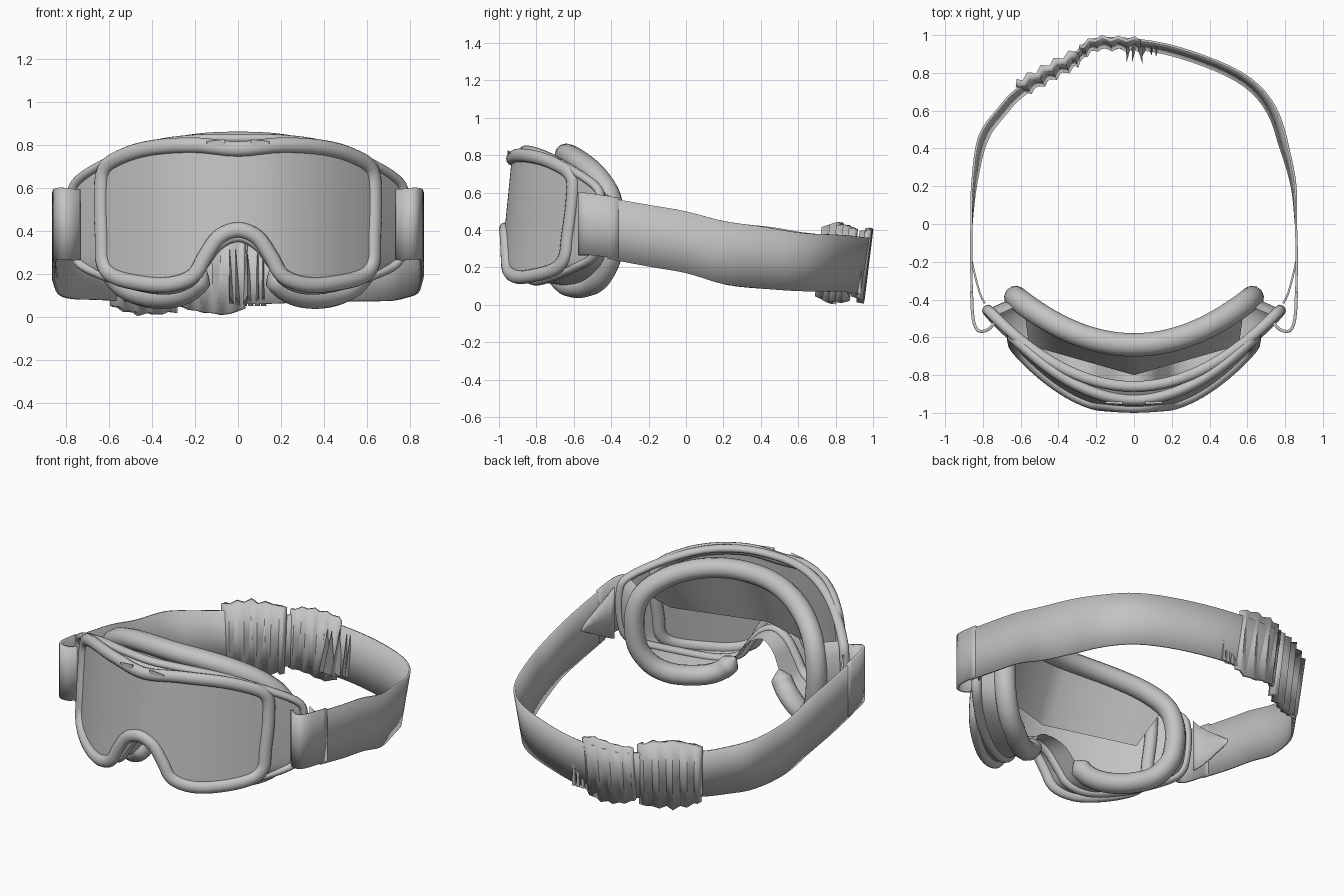
import bpy, bmesh, math, random
from mathutils import Vector

random.seed(4)
if "Cube" in bpy.data.objects:
    bpy.data.objects.remove(bpy.data.objects["Cube"], do_unlink=True)

grey = bpy.data.materials.new("plain_grey")
grey.use_nodes = True
grey.diffuse_color = (0.55, 0.55, 0.55, 1)
grey.node_tree.nodes["Principled BSDF"].inputs["Base Color"].default_value = (0.55, 0.55, 0.55, 1)


def finish(name, bm, angle=40, thickness=0.0):
    """Turn a bmesh into a shaded object with the shared material."""
    bmesh.ops.recalc_face_normals(bm, faces=bm.faces)
    mesh = bpy.data.meshes.new(name)
    bm.to_mesh(mesh)
    bm.free()
    obj = bpy.data.objects.new(name, mesh)
    bpy.context.scene.collection.objects.link(obj)
    mesh.materials.append(grey)
    bpy.ops.object.select_all(action="DESELECT")
    obj.select_set(True)
    bpy.context.view_layer.objects.active = obj
    bpy.ops.object.shade_smooth_by_angle(angle=math.radians(angle))
    if thickness:
        mod = obj.modifiers.new("thickness", "SOLIDIFY")
        mod.thickness = thickness
        mod.offset = 0
    return obj


def spline(points, steps, closed):
    """Catmull-Rom curve through points of any dimension."""
    pts = [Vector(p) for p in points]
    n = len(pts)
    pick = (lambda i: pts[i % n]) if closed else (lambda i: pts[max(0, min(n - 1, i))])
    out = []
    for i in range(n if closed else n - 1):
        a, b, c, d = (pick(i + j) for j in (-1, 0, 1, 2))
        for s in range(steps):
            t = s / steps
            out.append(0.5 * (2 * b + (c - a) * t + (2 * a - 5 * b + 4 * c - d) * t ** 2
                              + (3 * b - a - 3 * c + d) * t ** 3))
    return out if closed else out + [pts[-1]]


def loft(name, rings, wrap_rings, wrap_points, angle=40, thickness=0.0):
    """Skin quads between rings that have equal point counts."""
    bm = bmesh.new()
    grid = [[bm.verts.new(p) for p in ring] for ring in rings]
    rows, cols = len(grid), len(grid[0])
    for i in range(rows if wrap_rings else rows - 1):
        for j in range(cols if wrap_points else cols - 1):
            a, b = grid[i], grid[(i + 1) % rows]
            k = (j + 1) % cols
            bm.faces.new((a[j], a[k], b[k], b[j]))
    return finish(name, bm, angle, thickness)


def outline(half):
    """Mirror a half outline across x and smooth it into a closed loop."""
    full = half + [(-x, z) for x, z in reversed(half[1:-1])]
    return spline(full, STEPS, True)


def wrap(loop, depth, bend, tilt=0.0, nose=0.0):
    """Bend a flat outline round the face; nose pulls the bridge forward."""
    return [Vector((x, depth + bend * x * x + tilt * (z - 0.5)
                    - (nose * max(0, 1 - abs(x) / 0.45) if z < 0.5 else 0), z)) for x, z in loop]


def rim(name, path, bend, wide, deep, closed=True, sides=12):
    """Sweep an oval section along a path on the bent surface; open ends are rounded."""
    rings = []
    n = len(path)
    for i, p in enumerate(path):
        ahead, behind = (path[(i + 1) % n], path[i - 1]) if closed else (path[min(i + 1, n - 1)], path[max(i - 1, 0)])
        along = (ahead - behind).normalized()
        front = Vector((2 * bend * p.x, -1, 0)).normalized()
        side = along.cross(front).normalized()
        front = side.cross(along)
        size = 1 if closed else min(1, 0.1 + 0.5 * min(i, n - 1 - i))
        turn = [2 * math.pi * j / sides for j in range(sides)]
        rings.append([p + (side * math.cos(a) * wide + front * math.sin(a) * deep) * size for a in turn])
    return loft(name, rings, closed, True, 60)


def ribbon(name, points, steps=4, thickness=0.012, wave=0.0, angle=35):
    """Band through (x, y, centre z, half height) points, leaning in below at the back."""
    low, high = [], []
    for i, (x, y, z, h) in enumerate(spline(points, steps, False)):
        push = wave * (-1) ** i
        ruffle = abs(wave) * random.uniform(-0.5, 0.8)
        lean = 0.025 * max(0, min(1, y / 0.45))
        low.append((x * (1 + push - lean), y * (1 + push - lean), z - h - ruffle))
        high.append((x * (1 + push + lean), y * (1 + push + lean), z + h + ruffle))
    mid = [tuple((a + b) / 2 for a, b in zip(p, q)) for p, q in zip(low, high)]
    return loft(name, [low, mid, high], False, False, angle, thickness)


# Goggle outlines, from top centre round the left side to the nose
bezel_half = [(0, .782), (.2, .8), (.4, .788), (.54, .748), (.625, .685), (.64, .55), (.635, .36),
              (.63, .25), (.58, .188), (.45, .155), (.32, .15), (.21, .19), (.155, .28), (.09, .37), (0, .405)]
rear_half = [(0, .83), (.2, .828), (.4, .8), (.58, .735), (.74, .64), (.775, .55), (.775, .38),
             (.75, .265), (.66, .205), (.48, .145), (.33, .125), (.22, .16), (.16, .24), (.09, .33), (0, .37)]
foam_half = [(0, .805), (.18, .797), (.34, .765), (.48, .705), (.585, .61), (.625, .49), (.625, .35),
             (.6, .24), (.53, .145), (.42, .1), (.3, .1), (.21, .14), (.15, .22), (.09, .31), (0, .35)]
LENS, REAR, FOAM, STEPS = 0.84, 0.69, 0.64, 4
bezel_flat = outline(bezel_half)
bezel_path = wrap(bezel_flat, -.96, LENS, 0.1)
rear_path = wrap(outline(rear_half), -.87, REAR, 0.03)
foam_path = wrap(outline(foam_half), -.64, FOAM, 0, 0.11)
temple, nostril = 4 * STEPS, 12 * STEPS

# Rims, with the face foam left open at the nose
rim("lens_bezel", bezel_path, LENS, 0.036, 0.03)
rim("rear_rim", rear_path, REAR, 0.022, 0.028)
rim("face_foam", foam_path[-nostril:] + foam_path[:nostril + 1], FOAM, 0.058, 0.062, False)

# Side and lower shell walls, and the ceiling hanging behind the open brow gap
loft("frame_shell", [bezel_path, rear_path], False, True, 50)
loft("foam_shell", [rear_path[temple:1 - temple], foam_path[temple:1 - temple]], False, False, 50)
brow = foam_path[-temple:] + foam_path[:temple + 1]
ceiling_edge = [Vector((p.x * 0.95, -.8 + 0.27 * abs(p.x), 0.44)) for p in brow]
loft("inner_ceiling", [ceiling_edge, brow], False, False, 50)

# Lens: one flat face sliced into strips and bent
bm = bmesh.new()
bm.faces.new([bm.verts.new((x, 0, z)) for x, z in bezel_flat])
for i in range(-15, 16):
    bmesh.ops.bisect_plane(bm, geom=bm.verts[:] + bm.edges[:] + bm.faces[:],
                           plane_co=(i * 0.04 + 0.001, 0, 0), plane_no=(1, 0, 0))
for v in bm.verts:
    v.co.y = -.96 + LENS * v.co.x ** 2 + 0.1 * (v.co.z - 0.5)
finish("lens", bm, 60)

for side, word in ((1, "left"), (-1, "right")):
    # Small brow vents
    bm = bmesh.new()
    bmesh.ops.create_cone(bm, cap_ends=True, segments=3, radius1=0.022, radius2=0.008, depth=0.09)
    for v in bm.verts:
        x, y, z = v.co
        v.co = (side * (0.105 + z), -.945 + y * 0.9, 0.812 + x * 0.8)
    finish(word + "_brow_vent", bm, 20)

    # Side clip and the tapered strap end folded behind it
    clip = [(.74, -.525, .43, .165), (.775, -.56, .43, .167), (.825, -.565, .435, .167),
            (.852, -.5, .43, .165), (.86, -.36, .41, .163)]
    fold = [(.79, -.42, .43, .16), (.815, -.37, .41, .12), (.84, -.28, .4, .06), (.858, -.2, .39, .01)]
    ribbon(word + "_side_clip", [(side * x, y, z, h) for x, y, z, h in clip], 3, 0.016)
    ribbon(word + "_strap_fold", [(side * x, y, z, h) for x, y, z, h in fold], 2, 0.01)

# Head strap running right round the back
ribbon("head_strap", [
    (.857, -.42, .41, .163), (.862, -.2, .37, .165), (.857, 0, .335, .165), (.845, .2, .28, .168),
    (.8, .39, .255, .165), (.73, .6, .23, .155), (.6, .75, .225, .152), (.38, .86, .22, .15),
    (.1, .94, .21, .15), (-.2, .955, .21, .15), (-.32, .87, .21, .15), (-.58, .715, .225, .15),
    (-.7, .595, .235, .155), (-.8, .45, .25, .165), (-.845, .22, .275, .168),
    (-.86, 0, .335, .165), (-.862, -.2, .37, .165), (-.857, -.42, .41, .163)])

# Gathered sleeve and adjuster at the back of the strap
ribbon("gathered_sleeve", [(-.6, .72, .23, .185), (-.5, .775, .225, .205), (-.4, .83, .22, .205),
                           (-.3, .88, .215, .185)], 3, 0.04, 0.014, 25)
ribbon("strap_adjuster", [(-.28, .91, .22, .17), (-.2, .955, .215, .19), (-.08, .955, .21, .195),
                          (.03, .95, .215, .18)], 3, 0.02, 0.01, 25)

# Pointed pleats beside the adjuster
bm = bmesh.new()
for i in range(6):
    x = -.03 + i * 0.03
    lean = random.uniform(-0.02, 0.02)
    inner = random.uniform(0.84, 0.89)
    tip = bm.verts.new((x + lean, 0.94, 0.34 + lean))
    base = [bm.verts.new(p) for p in ((x - .012, .935, .05), (x + .012, .935, .05), (x + lean, inner, .1))]
    for j in range(3):
        bm.faces.new((base[j], base[(j + 1) % 3], tip))
    bm.faces.new(base)
finish("strap_pleats", bm, 20)
